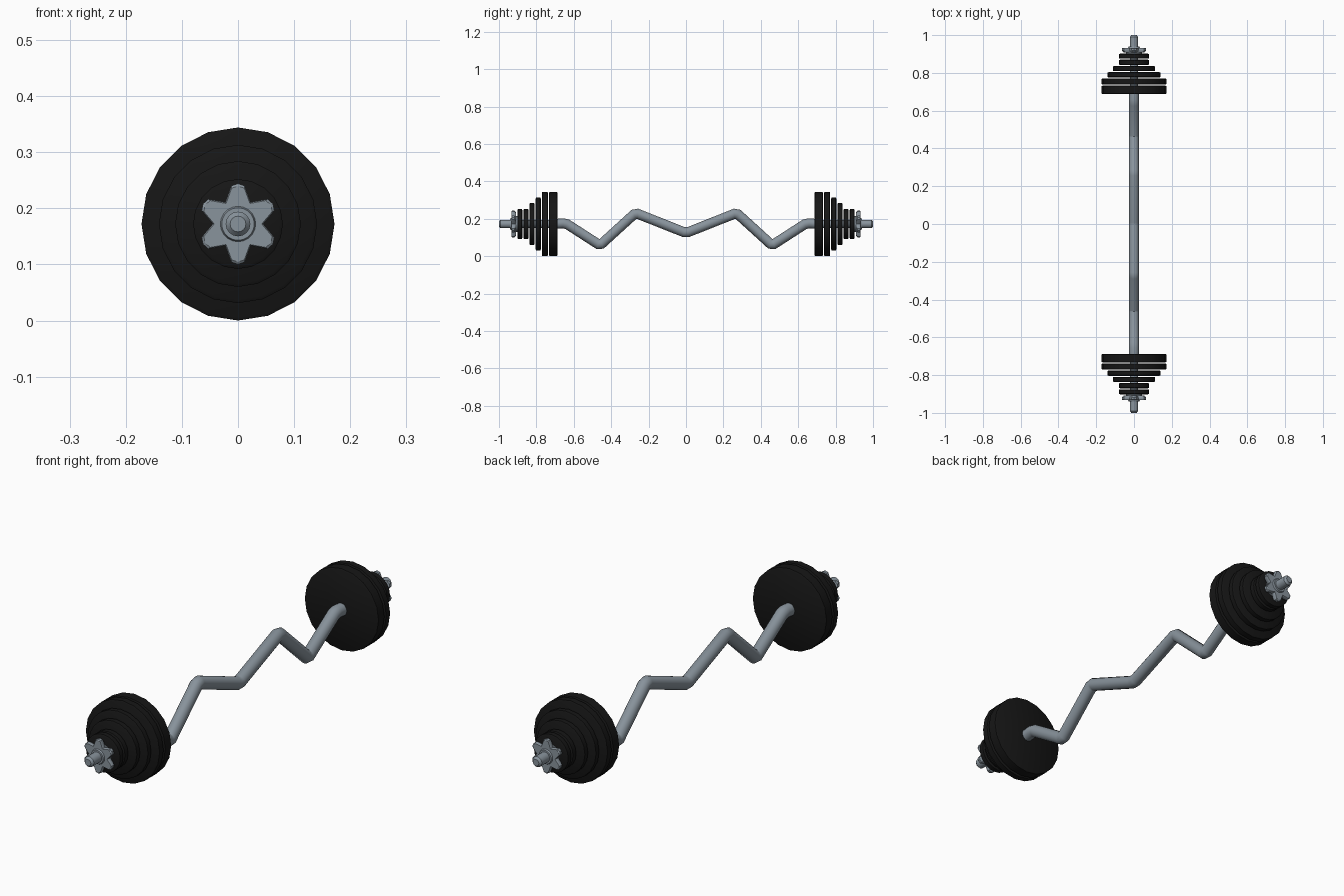
import bpy, bmesh
from math import sin, cos, pi, radians
from mathutils import Vector

if "Cube" in bpy.data.objects:
    bpy.data.objects.remove(bpy.data.objects["Cube"])

CZ = 0.172  # height of the bar axis


def material(name, color):
    m = bpy.data.materials.new(name)
    m.diffuse_color = color
    m.use_nodes = True
    m.node_tree.nodes["Principled BSDF"].inputs["Base Color"].default_value = m.diffuse_color
    return m


STEEL = material("steel", (0.25, 0.295, 0.335, 1))
BLACK = material("black_iron", (0.008, 0.008, 0.008, 1))


def loft(name, rings, mat, angle=35):
    """Skin closed rings of equal length and cap both ends."""
    bm = bmesh.new()
    loops = [[bm.verts.new(p) for p in ring] for ring in rings]
    n = len(loops[0])
    for a, b in zip(loops, loops[1:]):
        for i in range(n):
            j = (i + 1) % n
            bm.faces.new((a[i], a[j], b[j], b[i]))
    bm.faces.new(loops[0])
    bm.faces.new(loops[-1])
    bmesh.ops.recalc_face_normals(bm, faces=bm.faces)
    me = bpy.data.meshes.new(name)
    bm.to_mesh(me)
    bm.free()
    ob = bpy.data.objects.new(name, me)
    bpy.context.collection.objects.link(ob)
    me.materials.append(mat)
    bpy.ops.object.select_all(action='DESELECT')
    ob.select_set(True)
    bpy.context.view_layer.objects.active = ob
    bpy.ops.object.shade_smooth_by_angle(angle=radians(angle))
    return ob


def turned(name, profile, s, mat, sides=20):
    """Lathe (y, radius) pairs about the bar axis on side s."""
    rings = [[(r * cos(2 * pi * i / sides), s * y, CZ + r * sin(2 * pi * i / sides))
              for i in range(sides)] for y, r in profile]
    return loft(name, rings, mat)


# Bent grip bar: zigzag path with each corner slightly rounded off
half = [(0.27, 0.231), (0.46, 0.058), (0.645, 0.177), (0.70, CZ)]
path = [Vector((-y, z)) for y, z in reversed(half)] + [Vector((0, 0.124))] + \
       [Vector(p) for p in half]
pts = [path[0]]
for a, b, c in zip(path, path[1:], path[2:]):
    pts += [b + (a - b).normalized() * 0.012, b + (c - b).normalized() * 0.012]
pts.append(path[-1])
R, SIDES = 0.0265, 16
rings = []
for i, p in enumerate(pts):
    d1 = (p - pts[i - 1]).normalized() if i else Vector((1, 0))
    d2 = (pts[i + 1] - p).normalized() if i < len(pts) - 1 else Vector((1, 0))
    t = (d1 + d2).normalized()
    k = R / t.dot(d1)  # mitre so the tube keeps its thickness
    n = Vector((-t.y, t.x))
    rings.append([(R * cos(2 * pi * j / SIDES),
                   p.x + n.x * k * sin(2 * pi * j / SIDES),
                   p.y + n.y * k * sin(2 * pi * j / SIDES)) for j in range(SIDES)])
loft("grip_bar", rings, STEEL, 50)

# Plates: inner y, outer y, radius
plates = [(0.687, 0.733, 0.172), (0.738, 0.771, 0.172), (0.776, 0.804, 0.141),
          (0.809, 0.837, 0.112), (0.842, 0.870, 0.080), (0.875, 0.902, 0.080)]

# Star outline: angle from the point's axis, radius
tip = [(-30, 0.045), (-10, 0.069), (0, 0.072), (10, 0.069)]


def star_ring(y, scale):
    ring = []
    for k in range(6):
        for a, r in tip:
            t = radians(90 + 60 * k + a)
            ring.append((scale * r * cos(t), y, CZ + scale * r * sin(t)))
    return ring


for s, side in ((-1, "front"), (1, "back")):
    for i, (y0, y1, r) in enumerate(plates):
        b = 0.006
        turned(f"plate_{side}_{i + 1}",
               [(y0, r - b), (y0 + b * 0.6, r), (y1 - b * 0.6, r), (y1, r - b)], s, BLACK)
    # Sleeve with chamfered end
    turned(f"sleeve_{side}", [(0.68, 0.022), (0.991, 0.022), (1.0, 0.014)], s, STEEL, 16)
    # Star nut and its hub
    loft(f"star_nut_{side}", [star_ring(s * 0.909, 0.86), star_ring(s * 0.918, 1),
                              star_ring(s * 0.930, 1), star_ring(s * 0.933, 0.94)], STEEL)
    turned(f"nut_hub_{side}", [(0.900, 0.042), (0.914, 0.042), (0.934, 0.031),
                               (0.940, 0.029)], s, STEEL)
